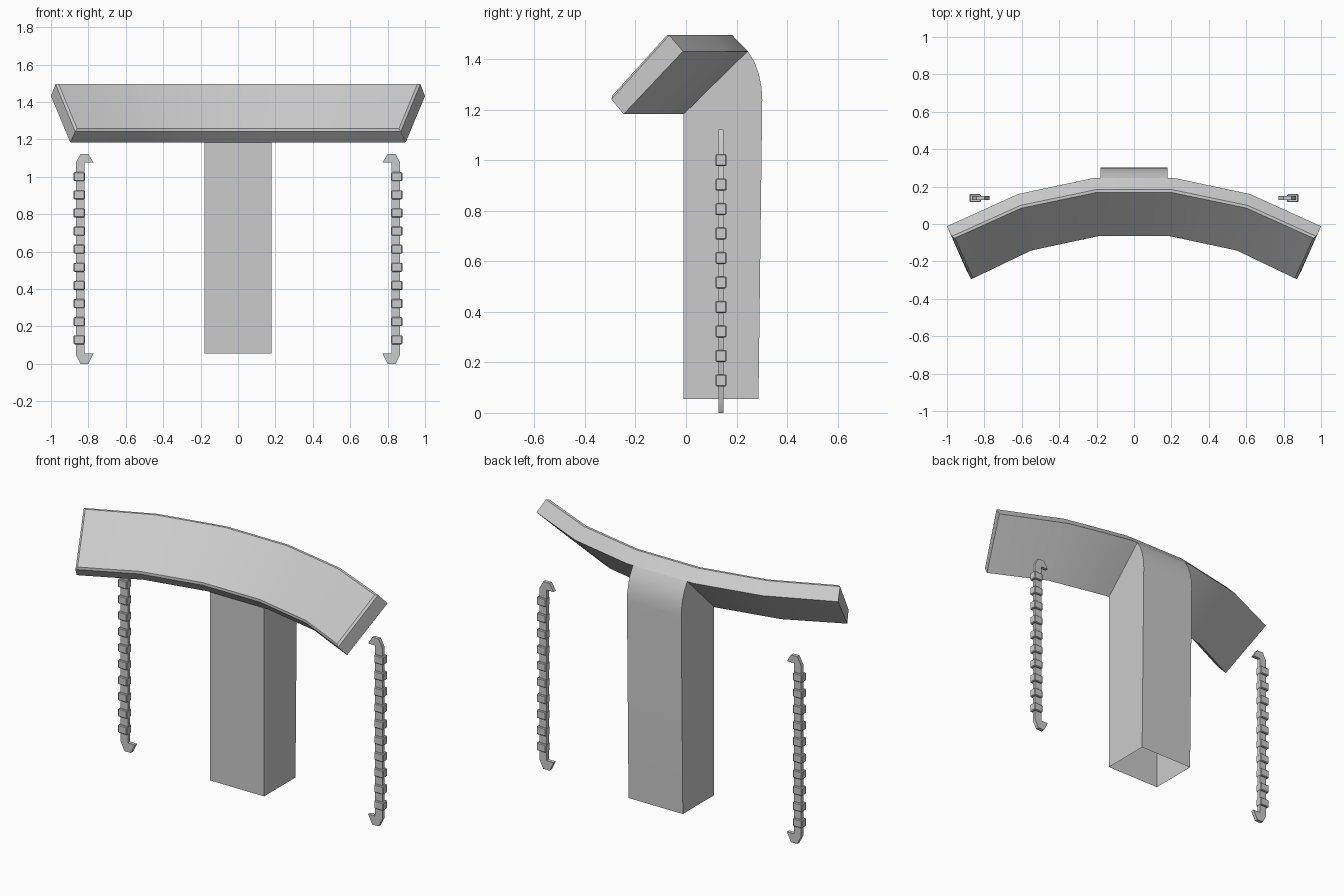
import bpy, bmesh

if "Cube" in bpy.data.objects:
    bpy.data.objects.remove(bpy.data.objects["Cube"])

grey = bpy.data.materials.new("plain grey")
grey.diffuse_color = (0.6, 0.6, 0.6, 1)
grey.use_nodes = True
grey.node_tree.nodes["Principled BSDF"].inputs["Base Color"].default_value = grey.diffuse_color


def finish(bm, name):
    """Turn a bmesh into a grey object, smooth except at sharp edges."""
    bmesh.ops.recalc_face_normals(bm, faces=bm.faces)
    mesh = bpy.data.meshes.new(name)
    bm.to_mesh(mesh)
    bm.free()
    mesh.materials.append(grey)
    ob = bpy.data.objects.new(name, mesh)
    bpy.context.collection.objects.link(ob)
    bpy.ops.object.select_all(action='DESELECT')
    ob.select_set(True)
    bpy.context.view_layer.objects.active = ob
    bpy.ops.object.shade_smooth_by_angle(angle=0.5)
    return ob


def mirror(ob):
    m = ob.modifiers.new("mirror", 'MIRROR')
    m.use_clip = False
    m.use_mirror_merge = False


# Curved slanted panel: each rail is a height and its half path in plan
rails = [
    (1.432, [(0.22, 0.245), (0.62, 0.16), (1.0, -0.012)]),       # back top
    (1.5035, [(0.205, 0.1755), (0.605, 0.092), (0.972, -0.073)]),  # front top
    (1.25, [(0.188, -0.072), (0.548, -0.149), (0.867, -0.302)]),  # front bottom
    (1.183, [(0.195, -0.009), (0.567, -0.088), (0.896, -0.247)]),  # back bottom
]
bm = bmesh.new()
rings = []
for i, s in [(2, -1), (1, -1), (0, -1), (0, 1), (1, 1), (2, 1)]:
    rings.append([bm.verts.new((s * p[i][0], p[i][1], z)) for z, p in rails])
front = []
for a, b in zip(rings, rings[1:]):
    for k in range(4):
        n = (k + 1) % 4
        f = bm.faces.new((a[k], a[n], b[n], b[k]))
        if k == 1:
            front.append(f)
bm.faces.new(rings[0])
bm.faces.new(rings[-1][::-1])
# Chamfer all round the front face
rim = [e for e in bm.edges if sum(f in front for f in e.link_faces) == 1]
bmesh.ops.bevel(bm, geom=rim, offset=0.011, offset_type='OFFSET', segments=1,
                profile=0.5, affect='EDGES')
finish(bm, "control_panel")

# Hollow pedestal: side profile (y, z), open below and under the panel
profile = [(-0.01, 0.055), (0.287, 0.055), (0.302, 1.24), (0.299, 1.29),
           (0.289, 1.34), (0.271, 1.39), (0.245, 1.432), (-0.01, 1.183)]
bm = bmesh.new()
left = [bm.verts.new((-0.18, y, z)) for y, z in profile]
right = [bm.verts.new((0.18, y, z)) for y, z in profile]
bm.faces.new(left)
bm.faces.new(right[::-1])
n = len(profile)
for k in range(n):
    if k not in (0, n - 2):
        j = (k + 1) % n
        bm.faces.new((left[k], left[j], right[j], right[k]))
finish(bm, "pedestal")

# Bracket-shaped side rails with hooked ends: outline (x, z)
outline = [(0.773, 0.055), (0.80, 0.0), (0.842, 0.0), (0.867, 0.05),
           (0.867, 1.075), (0.842, 1.122), (0.80, 1.122), (0.773, 1.077),
           (0.82, 1.077), (0.82, 0.055)]
bm = bmesh.new()
a = [bm.verts.new((x, 0.128, z)) for x, z in outline]
b = [bm.verts.new((x, 0.149, z)) for x, z in outline]
bm.faces.new(a)
bm.faces.new(b[::-1])
for k in range(len(outline)):
    j = (k + 1) % len(outline)
    bm.faces.new((a[k], a[j], b[j], b[k]))
mirror(finish(bm, "side_rail"))

# Row of ten bevelled grip blocks on each rail
bm = bmesh.new()
for i in range(10):
    z = 0.129 + i * 0.0969
    for v in bmesh.ops.create_cube(bm, size=1)["verts"]:
        v.co = (0.849 + v.co.x * 0.06, 0.1385 + v.co.y * 0.043, z + v.co.z * 0.048)
bmesh.ops.bevel(bm, geom=bm.edges[:], offset=0.004, segments=1, profile=0.5,
                affect='EDGES')
mirror(finish(bm, "grip_blocks"))
